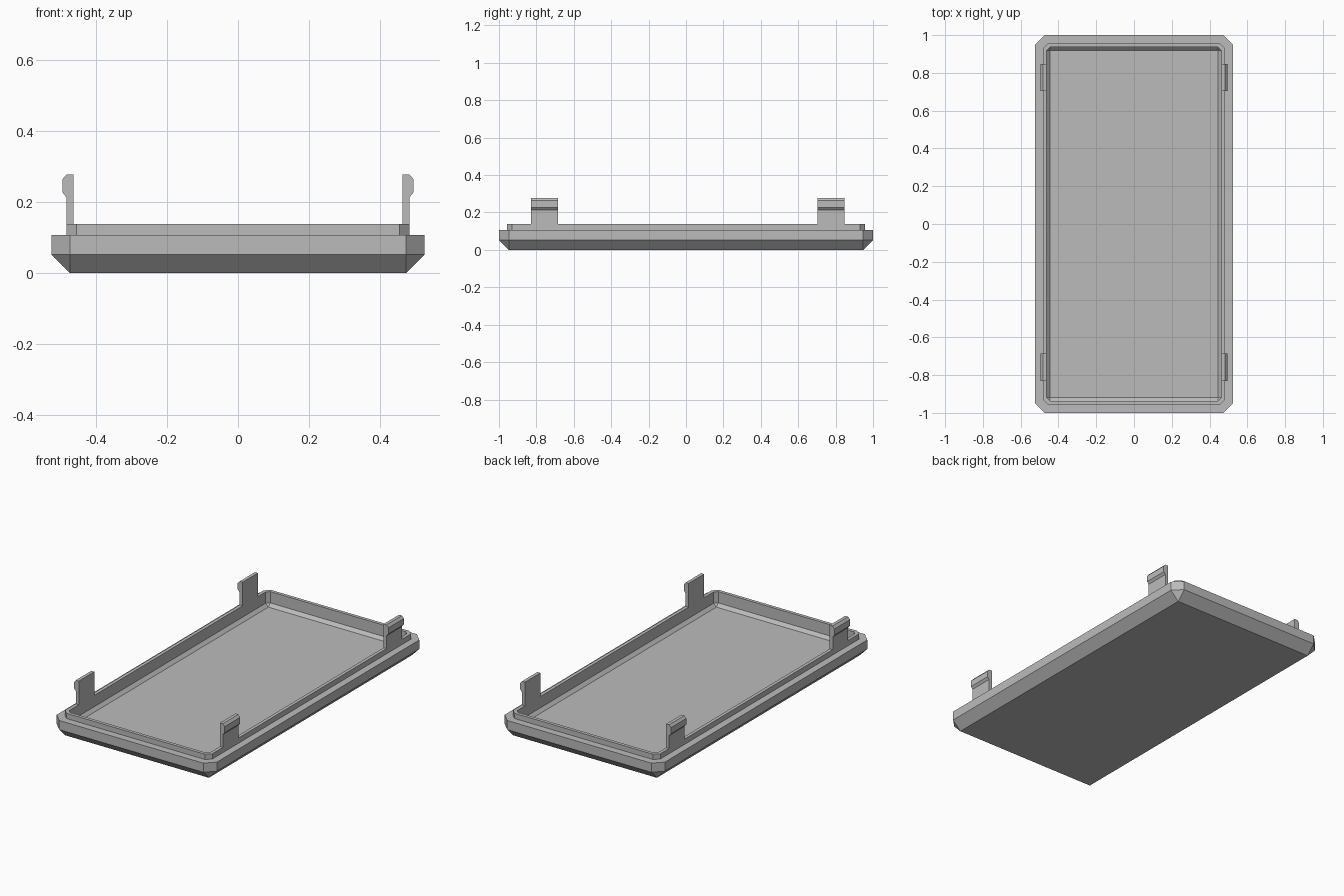
import bpy, bmesh

cube = bpy.data.objects.get("Cube")
if cube:
    bpy.data.objects.remove(cube, do_unlink=True)

# One flat grey plastic
GREY = (0.5, 0.5, 0.5, 1.0)
plastic = bpy.data.materials.new("grey plastic")
plastic.use_nodes = True
plastic.diffuse_color = GREY
plastic.node_tree.nodes["Principled BSDF"].inputs["Base Color"].default_value = GREY


def finish(name, bm):
    bmesh.ops.remove_doubles(bm, verts=bm.verts, dist=1e-5)
    bmesh.ops.recalc_face_normals(bm, faces=bm.faces)
    mesh = bpy.data.meshes.new(name)
    bm.to_mesh(mesh)
    bm.free()
    mesh.materials.append(plastic)
    obj = bpy.data.objects.new(name, mesh)
    bpy.context.collection.objects.link(obj)
    return obj


def ring(bm, hx, hy, cut, z):
    """Rectangle with cut corners, as eight vertices."""
    verts = []
    for sx, sy in ((1, 1), (-1, 1), (-1, -1), (1, -1)):
        pair = [(sx * hx, sy * (hy - cut), z), (sx * (hx - cut), sy * hy, z)]
        verts += [bm.verts.new(p) for p in (pair if sx * sy > 0 else pair[::-1])]
    return verts


# Tray: one skin from the underside, over the rim and lip, to the inner floor
# (half width, half length, corner cut, height)
LIP_TOP = 0.138
SECTIONS = [
    (0.4725, 0.9475, 0.0, 0.0),
    (0.525, 1.0, 0.0525, 0.053),
    (0.525, 1.0, 0.0525, 0.107),
    (0.4825, 0.957, 0.028, 0.107),
    (0.4825, 0.957, 0.028, LIP_TOP),
    (0.4625, 0.937, 0.018, LIP_TOP),
    (0.4625, 0.937, 0.018, 0.071),
    (0.4445, 0.919, 0.0, 0.053),
]
bm = bmesh.new()
rings = [ring(bm, *s) for s in SECTIONS]
for low, high in zip(rings, rings[1:]):
    for i in range(8):
        j = (i + 1) % 8
        bm.faces.new((low[i], low[j], high[j], high[i]))
bm.faces.new(rings[0])
bm.faces.new(rings[-1])
bmesh.ops.dissolve_degenerate(bm, dist=1e-5, edges=bm.edges)
finish("tray", bm)

# Snap clips: hooked profile (x, z) extruded along the long side
HOOK = [(0.4625, LIP_TOP), (0.4825, LIP_TOP), (0.4825, 0.214), (0.494, 0.228),
        (0.494, 0.264), (0.482, 0.278), (0.4625, 0.278)]


def clip(name, side, y0, y1):
    bm = bmesh.new()
    face = bm.faces.new([bm.verts.new((side * x, y0, z)) for x, z in HOOK])
    grown = bmesh.ops.extrude_face_region(bm, geom=[face])["geom"]
    moved = [g for g in grown if isinstance(g, bmesh.types.BMVert)]
    bmesh.ops.translate(bm, verts=moved, vec=(0, y1 - y0, 0))
    finish(name, bm)


for side, label in ((1, "left"), (-1, "right")):
    clip(f"front_{label}_clip", side, -0.83, -0.685)
    clip(f"back_{label}_clip", side, 0.703, 0.847)
